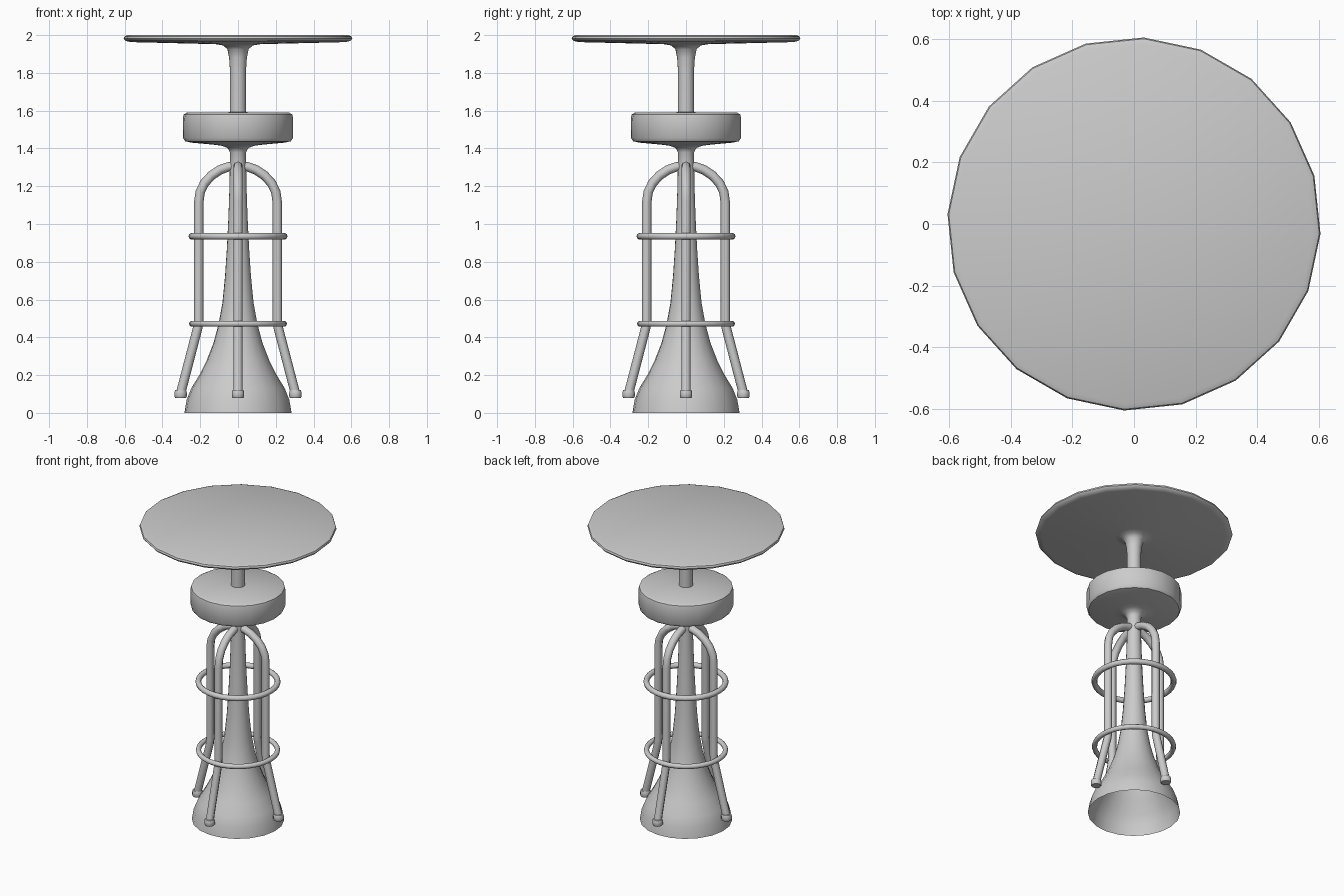
import bpy
import math

if "Cube" in bpy.data.objects:
    bpy.data.objects.remove(bpy.data.objects["Cube"])


def finish(obj, angle=40):
    bpy.ops.object.select_all(action='DESELECT')
    obj.select_set(True)
    bpy.context.view_layer.objects.active = obj
    bpy.ops.object.shade_smooth_by_angle(angle=math.radians(angle))
    return obj


def lathe(name, profile, sides=20, offset=-3, loc=(0, 0, 0)):
    """Spin (radius, z) points, listed bottom to top, around z; radius 0 makes a pole."""
    verts, faces, rings = [], [], []
    for r, z in profile:
        start = len(verts)
        if r == 0:
            verts.append((0, 0, z))
            rings.append([start] * sides)
            continue
        for i in range(sides):
            a = math.radians(offset) + math.tau * i / sides
            verts.append((r * math.cos(a), r * math.sin(a), z))
        rings.append(list(range(start, start + sides)))
    for lo, hi in zip(rings, rings[1:]):
        for i in range(sides):
            j = (i + 1) % sides
            quad = [lo[i], lo[j], hi[j], hi[i]]
            faces.append(list(dict.fromkeys(quad)))
    mesh = bpy.data.meshes.new(name)
    mesh.from_pydata(verts, [], faces)
    obj = bpy.data.objects.new(name, mesh)
    obj.location = loc
    bpy.context.collection.objects.link(obj)
    return finish(obj)


def tube(name, path, radius, angle):
    """Round tube along (distance, z) points in the vertical plane at the given angle."""
    curve = bpy.data.curves.new(name, 'CURVE')
    curve.dimensions = '3D'
    curve.bevel_depth = radius
    curve.bevel_resolution = 2
    curve.use_fill_caps = True
    spline = curve.splines.new('POLY')
    spline.points.add(len(path) - 1)
    for p, (d, z) in zip(spline.points, path):
        p.co = (d * math.cos(angle), d * math.sin(angle), z, 1)
    obj = bpy.data.objects.new(name, curve)
    bpy.context.collection.objects.link(obj)
    bpy.ops.object.select_all(action='DESELECT')
    obj.select_set(True)
    bpy.context.view_layer.objects.active = obj
    bpy.ops.object.convert(target='MESH')
    return finish(bpy.context.object, 60)


# Table top with flared upper pole
lathe("table_top", [
    (0.043, 1.58), (0.043, 1.82), (0.047, 1.88), (0.056, 1.925), (0.078, 1.945), (0.12, 1.952),
    (0.57, 1.963), (0.597, 1.970), (0.606, 1.981), (0.602, 1.993), (0.585, 2.0), (0, 2.0)])

# Round cushion seat with flared neck
lathe("seat", [
    (0.043, 1.30), (0.043, 1.38), (0.055, 1.402), (0.085, 1.414), (0.13, 1.42), (0.25, 1.431),
    (0.28, 1.438), (0.291, 1.455), (0.292, 1.56), (0.288, 1.58), (0.27, 1.59), (0, 1.592)])

# Trumpet-shaped pedestal, open underneath
lathe("pedestal", [
    (0.284, 0.0), (0.272, 0.07), (0.248, 0.13), (0.205, 0.2), (0.165, 0.28), (0.13, 0.37),
    (0.103, 0.47), (0.083, 0.58), (0.069, 0.72), (0.059, 0.87), (0.051, 1.03), (0.045, 1.2),
    (0.043, 1.32)])

# Four bent tube legs with rubber feet
leg_path = [(0.02, 1.306), (0.05, 1.303), (0.095, 1.287), (0.14, 1.257), (0.177, 1.217),
            (0.2, 1.17), (0.208, 1.115), (0.208, 0.49), (0.212, 0.455), (0.302, 0.11)]
for i, side in enumerate(("right", "back", "left", "front")):
    a = i * math.pi / 2
    tube(side + "_leg", leg_path, 0.025, a)
    lathe(side + "_foot", [
        (0, 0.08), (0.029, 0.08), (0.033, 0.087), (0.033, 0.108), (0.029, 0.12), (0, 0.125)],
        sides=12, offset=0, loc=(0.304 * math.cos(a), 0.304 * math.sin(a), 0))

# Two foot rings around the legs
for name, z, major, minor in (("upper_ring", 0.935, 0.244, 0.018),
                              ("lower_ring", 0.472, 0.243, 0.016)):
    bpy.ops.mesh.primitive_torus_add(location=(0, 0, z), major_radius=major, minor_radius=minor,
                                     major_segments=32, minor_segments=10)
    bpy.context.object.name = name
    finish(bpy.context.object, 60)
